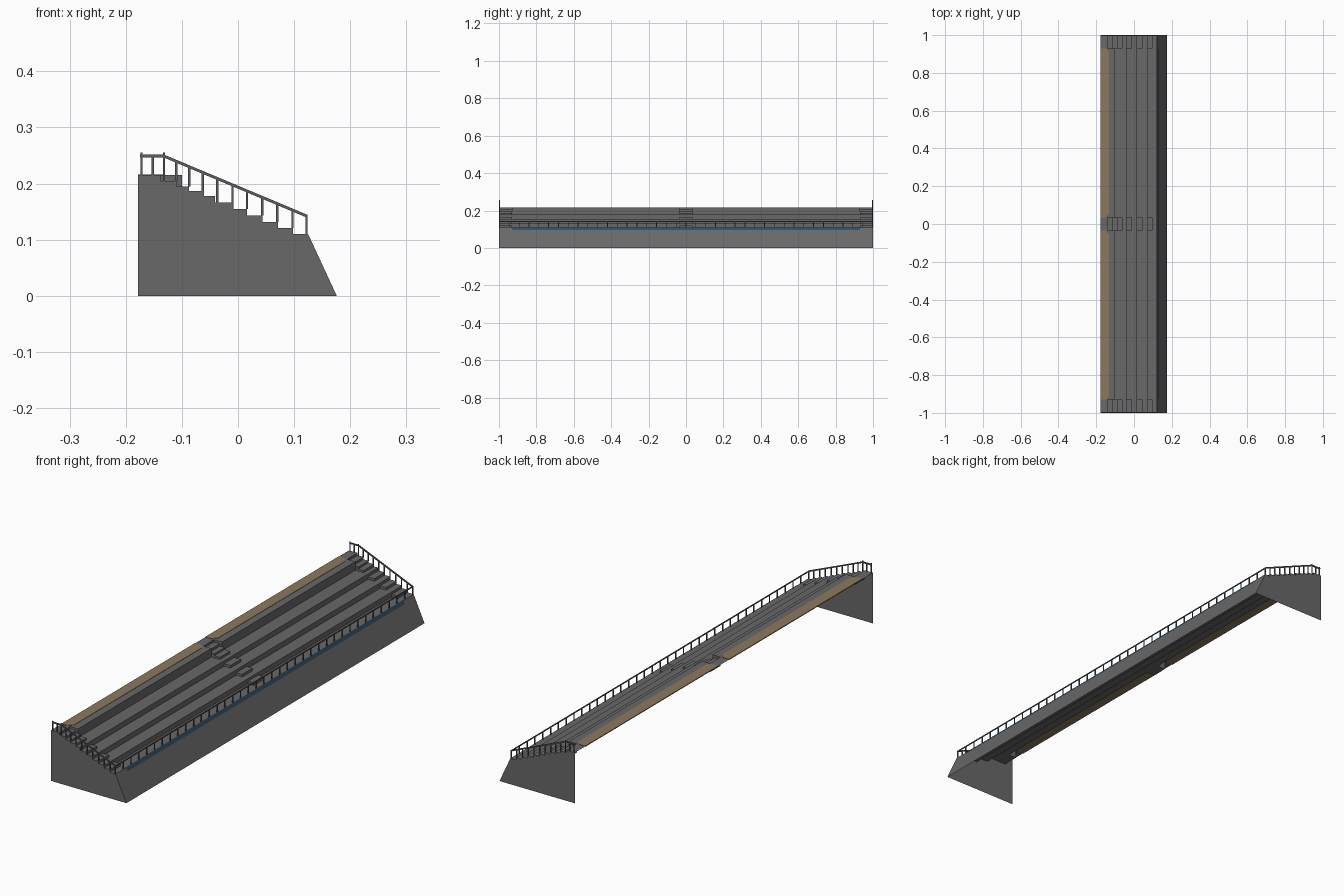
import bpy, bmesh
from mathutils import Vector

if "Cube" in bpy.data.objects:
    bpy.data.objects.remove(bpy.data.objects["Cube"])


def material(name, rgb):
    m = bpy.data.materials.new(name)
    m.diffuse_color = (*rgb, 1)
    m.use_nodes = True
    m.node_tree.nodes["Principled BSDF"].inputs["Base Color"].default_value = m.diffuse_color
    return m


GRAY = material("concrete gray", (0.14, 0.14, 0.14))
RAIL = material("rail gray", (0.11, 0.11, 0.11))
TAN = material("tan walkway", (0.26, 0.19, 0.11))
BLUE = material("blue stripe", (0.03, 0.08, 0.14))


def finish(name, bm, mat):
    me = bpy.data.meshes.new(name)
    bm.to_mesh(me)
    bm.free()
    me.materials.append(mat)
    ob = bpy.data.objects.new(name, me)
    bpy.context.collection.objects.link(ob)
    return ob


def sheet(bm, prof, y0, y1):
    """Sweep an (x, z) polyline along y."""
    a = [bm.verts.new((x, y0, z)) for x, z in prof]
    b = [bm.verts.new((x, y1, z)) for x, z in prof]
    for i in range(len(prof) - 1):
        bm.faces.new((a[i], a[i + 1], b[i + 1], b[i]))


def box(bm, x0, x1, y0, y1, z0, z1):
    vs = bmesh.ops.create_cube(bm, size=1)["verts"]
    for v in vs:
        v.co = ((x0 + x1) / 2 + v.co.x * (x1 - x0),
                (y0 + y1) / 2 + v.co.y * (y1 - y0),
                (z0 + z1) / 2 + v.co.z * (z1 - z0))


def bar(bm, p, q, t):
    """Square bar between two points."""
    p, q = Vector(p), Vector(q)
    d = q - p
    vs = bmesh.ops.create_cube(bm, size=1)["verts"]
    rot = d.to_track_quat('Z', 'Y')
    for v in vs:
        v.co = (p + q) / 2 + rot @ Vector((v.co.x * t, v.co.y * t, v.co.z * d.length))


BACK, EDGE, TOP = -0.178, -0.1, 0.215
FRONT, FOOT, LOW = 0.125, 0.176, 0.11
STAIRS = [(-1, -0.93), (-0.035, 0.035), (0.93, 1)]
BAYS = [(-0.93, -0.035), (0.035, 0.93)]

# seating terraces and sloping front wall, one open shell
terrace = [(EDGE, 0.178), (-0.041, 0.178), (-0.041, 0.155), (0.016, 0.155),
           (0.016, 0.132), (0.071, 0.132), (0.071, LOW), (FRONT, LOW)]
bm = bmesh.new()
sheet(bm, terrace, -1, 1)
finish("terraces", bm, GRAY)
bm = bmesh.new()
sheet(bm, [(FRONT, LOW), (FOOT, 0)], -1, 1)
finish("front_wall", bm, GRAY)

# upper deck, notched where the stairs cut into it
bm = bmesh.new()
for y0, y1 in BAYS:
    sheet(bm, [(BACK, TOP), (EDGE, TOP), (EDGE, 0.178)], y0, y1)
    for y in (y0, y1):
        bm.faces.new([bm.verts.new((x, y, z)) for x, z in
                      ((-0.138, TOP), (EDGE, TOP), (EDGE, 0.178), (-0.138, 0.178))])
for y0, y1 in STAIRS:
    sheet(bm, [(BACK, TOP), (-0.138, TOP), (-0.138, 0.178)], y0, y1)
finish("upper_deck", bm, GRAY)

# stair blocks: x range, base, tread height
STEPS = [(-0.138, -0.11, 0.178, 0.205), (-0.11, -0.087, 0.178, 0.195),
         (-0.087, -0.061, 0.178, 0.187), (-0.041, -0.011, 0.155, 0.166),
         (0.016, 0.044, 0.132, 0.143), (0.071, 0.098, LOW, 0.121)]
bm = bmesh.new()
for y0, y1 in STAIRS:
    for x0, x1, z0, z1 in STEPS:
        box(bm, x0, x1, y0, y1, z0, z1)
finish("stairs", bm, GRAY)

# end walls following the stair outline
outline = [(BACK, 0), (BACK, TOP), (-0.138, TOP)]
for i, (x0, x1, z0, z1) in enumerate(STEPS):
    outline += [(x0, z1), (x1, z1)]
    if i >= 2:
        nxt = STEPS[i + 1][0] if i < 5 else FRONT
        outline += [(x1, z0), (nxt, z0)]
outline += [(FOOT, 0)]
for name, y, pts in (("end_wall_front", -1, outline[::-1]), ("end_wall_back", 1, outline)):
    bm = bmesh.new()
    bm.faces.new([bm.verts.new((x, y, z)) for x, z in pts])
    finish(name, bm, GRAY)

# tan walkway panels with clipped corners
bm = bmesh.new()
for y0, y1 in BAYS:
    pts = [(BACK, y0), (-0.15, y0), (-0.132, y0 + 0.02),
           (-0.132, y1 - 0.02), (-0.15, y1), (BACK, y1)]
    f = bm.faces.new([bm.verts.new((x, y, 0.213)) for x, y in pts])
    ex = bmesh.ops.extrude_face_region(bm, geom=[f])["geom"]
    for v in ex:
        if isinstance(v, bmesh.types.BMVert):
            v.co.z = 0.2165
bmesh.ops.recalc_face_normals(bm, faces=bm.faces)
finish("walkway_panels", bm, TAN)

# blue stripe along the top of the front wall
bm = bmesh.new()
slope = (FOOT - FRONT) / LOW
sheet(bm, [(FRONT + 0.0015 + slope * (LOW - z), z) for z in (0.109, 0.097)], -0.93, 0.93)
finish("front_stripe", bm, BLUE)


# railings at both ends
def ground(x):
    """Height of the stair surface under x."""
    z = TOP if x < -0.138 else LOW
    for i in range(len(outline) - 1):
        (xa, za), (xb, zb) = outline[i], outline[i + 1]
        if za == zb and xa <= x <= xb and za > 0:
            return za
    return z


def rail_height(x):
    return 0.249 if x < -0.132 else 0.249 - (x + 0.132) * 0.107 / 0.254


POSTS = [-0.172, -0.152, -0.132, -0.11, -0.087, -0.063, -0.037, -0.01,
         0.016, 0.043, 0.07, 0.097, 0.122]
for name, y in (("end_railing_front", -0.997), ("end_railing_back", 0.997)):
    bm = bmesh.new()
    for x in POSTS:
        top = rail_height(x) + (0.006 if x in (-0.172, -0.132) else 0)
        box(bm, x - 0.002, x + 0.002, y - 0.002, y + 0.002, ground(x), top)
    bar(bm, (-0.175, y, 0.249), (-0.132, y, 0.249), 0.005)
    bar(bm, (-0.132, y, 0.249), (0.123, y, 0.142), 0.005)
    finish(name, bm, RAIL)

# railing along the front edge
bm = bmesh.new()
N = 38
for i in range(N + 1):
    y = -0.997 + 1.994 * i / N
    box(bm, 0.12, 0.124, y - 0.002, y + 0.002, LOW, 0.142)
bar(bm, (0.122, -0.999, 0.142), (0.122, 0.999, 0.142), 0.004)
finish("front_railing", bm, RAIL)
